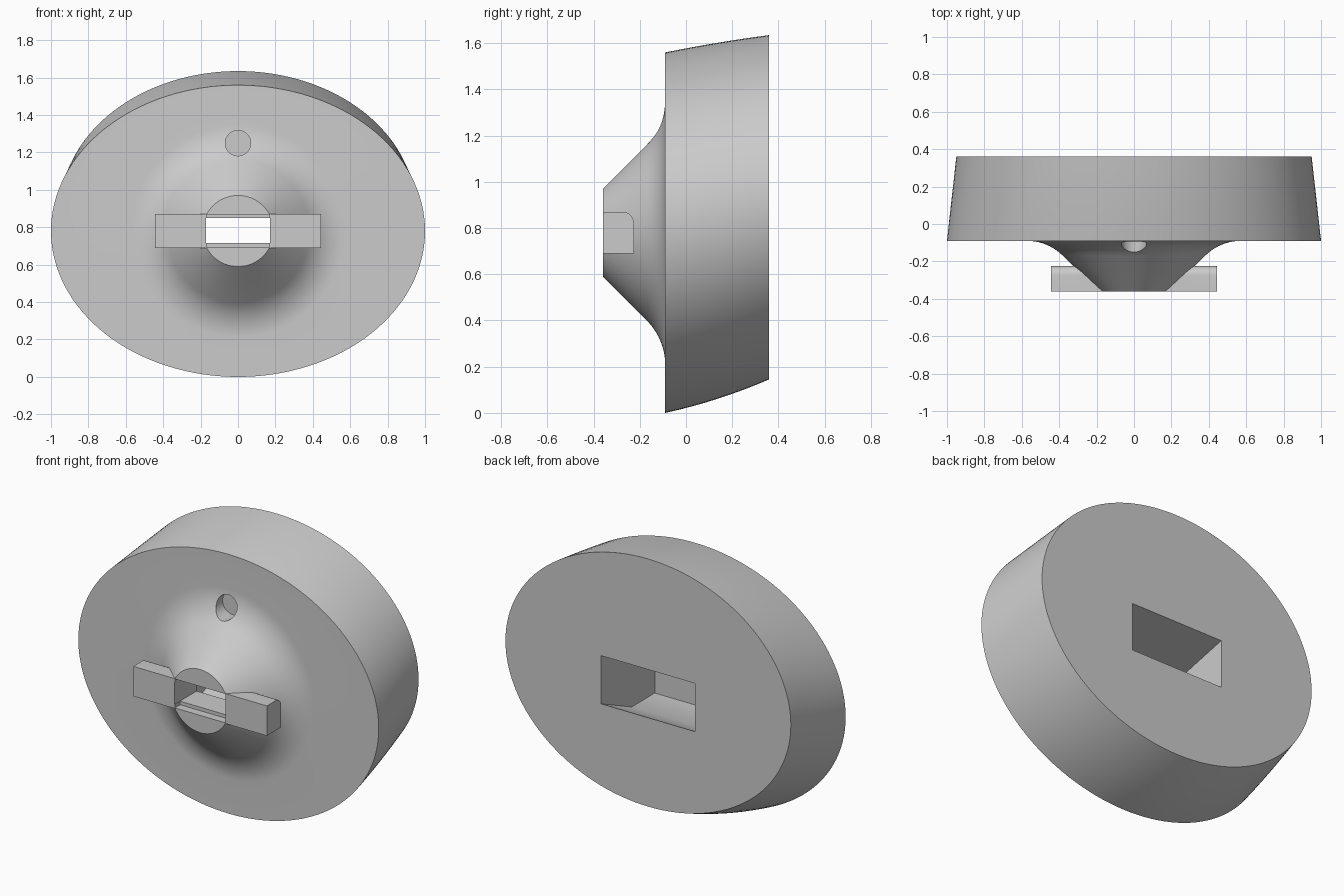
import bpy, bmesh, math

cube = bpy.data.objects.get("Cube")
if cube:
    bpy.data.objects.remove(cube, do_unlink=True)

grey = bpy.data.materials.new("plain_grey")
grey.use_nodes = True
colour = (0.6, 0.6, 0.6, 1)
grey.diffuse_color = colour
grey.node_tree.nodes["Principled BSDF"].inputs["Base Color"].default_value = colour

SEGMENTS = 128
CENTRE_Z = 0.78


def finish(bm, name):
    bmesh.ops.recalc_face_normals(bm, faces=bm.faces)
    mesh = bpy.data.meshes.new(name)
    bm.to_mesh(mesh)
    bm.free()
    mesh.materials.append(grey)
    obj = bpy.data.objects.new(name, mesh)
    bpy.context.collection.objects.link(obj)
    return obj


def loft(name, sections):
    """Closed loft through ellipses given as (y, centre z, radius x, radius z)."""
    bm = bmesh.new()
    rings = []
    for y, cz, rx, rz in sections:
        angles = [math.tau * i / SEGMENTS for i in range(SEGMENTS)]
        rings.append([bm.verts.new((rx * math.cos(a), y, cz + rz * math.sin(a))) for a in angles])
    for near, far in zip(rings, rings[1:]):
        for i in range(SEGMENTS):
            j = (i + 1) % SEGMENTS
            bm.faces.new((near[i], near[j], far[j], far[i]))
    bm.faces.new(rings[0])
    bm.faces.new(rings[-1])
    return finish(bm, name)


def prism(name, profile, half_width):
    """Extrude a (y, z) profile across x."""
    bm = bmesh.new()
    sides = [[bm.verts.new((x, y, z)) for y, z in profile] for x in (-half_width, half_width)]
    bm.faces.new(sides[0])
    bm.faces.new(sides[1])
    for i in range(len(profile)):
        j = (i + 1) % len(profile)
        bm.faces.new((sides[0][i], sides[0][j], sides[1][j], sides[1][i]))
    return finish(bm, name)


def box_profile(y0, y1, z0, z1):
    return [(y0, z0), (y1, z0), (y1, z1), (y0, z1)]


def combine(target, tool, operation):
    mod = target.modifiers.new(tool.name, "BOOLEAN")
    mod.operation = operation
    mod.solver = "EXACT"
    mod.object = tool
    bpy.context.view_layer.objects.active = target
    bpy.ops.object.modifier_apply(modifier=mod.name)
    bpy.data.objects.remove(tool, do_unlink=True)


# Tilted oval body, rear to front
sections = []
for i in range(9):
    t = 1 - i / 8
    bow = 4 * t * (1 - t)
    bottom = 0.145 * t - 0.012 * bow
    top = 1.56 + 0.075 * t + 0.004 * bow
    sections.append((-0.09 + 0.45 * t, (top + bottom) / 2, 1 - 0.05 * t, (top - bottom) / 2))

# Conical boss with a flared fillet at its root
for i in range(11):
    a = math.radians(45) * i / 10
    r = 0.572 - 0.27 * math.sin(a)
    sections.append((-0.09 - 0.27 * (1 - math.cos(a)), CENTRE_Z, r, r))
sections.append((-0.36, CENTRE_Z, 0.19, 0.19))
body = loft("knob_body", sections)

# Cross bar with one rounded rear edge
bar = [(-0.36, 0.87), (-0.36, 0.69), (-0.225, 0.69)]
for i in range(9):
    a = math.radians(90) * i / 8
    bar.append((-0.275 + 0.05 * math.cos(a), 0.82 + 0.05 * math.sin(a)))
combine(body, prism("cross_bar", bar, 0.445), "UNION")

# Rear pocket with a sloping roof and a dropped floor
pocket = [(0.36 + 0.04, 0.698), (0.07, 0.55), (-0.15, 0.55), (-0.15, 0.853), (0.4, 0.979)]
combine(body, prism("pocket_cutter", pocket, 0.313), "DIFFERENCE")

# Through slot and its shallow front recess
combine(body, prism("slot_cutter", box_profile(-0.5, -0.1, 0.715, 0.85), 0.17), "DIFFERENCE")
combine(body, prism("recess_cutter", box_profile(-0.5, -0.31, 0.694, 0.868), 0.168), "DIFFERENCE")

# Round indicator dimple
dimple = loft("dimple_cutter", [(-0.3, 1.25, 0.068, 0.068), (-0.05, 1.25, 0.068, 0.068)])
combine(body, dimple, "DIFFERENCE")

bpy.ops.object.select_all(action="DESELECT")
body.select_set(True)
bpy.context.view_layer.objects.active = body
bpy.ops.object.shade_smooth_by_angle(angle=math.radians(25))
